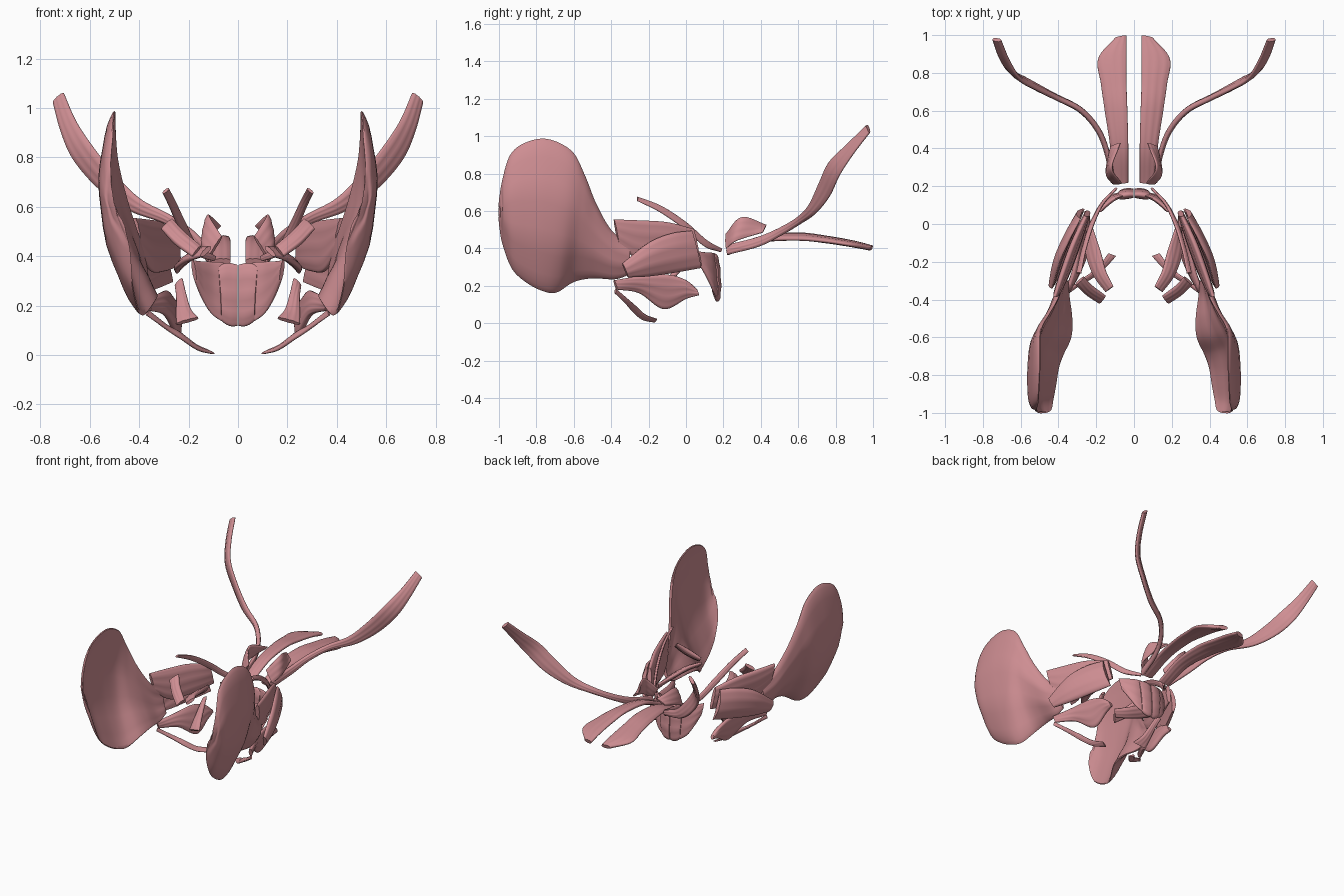
import bpy, bmesh, math
from mathutils import Vector

mat = bpy.data.materials.new("muscle_pink")
mat.diffuse_color = (0.62, 0.27, 0.29, 1)


def spline(pts, u):
    # Catmull-Rom through the points, u in 0..1
    s = u * (len(pts) - 1)
    i = min(int(s), len(pts) - 2)
    f = s - i
    p1, p2 = pts[i], pts[i + 1]
    p0 = pts[i - 1] if i > 0 else p1 * 2 - p2
    p3 = pts[i + 2] if i + 2 < len(pts) else p2 * 2 - p1
    return 0.5 * (2 * p1 + (p2 - p0) * f + (2 * p0 - 5 * p1 + 4 * p2 - p3) * f * f
                  + (3 * p1 - p0 - 3 * p2 + p3) * f ** 3)


def muscle(name, rows, t, bow=(0, 0, 0), end=0.6, ripple=0.08, steps=8, n=36):
    # Lofts a flattened belly between two edge curves; each row is edge A xyz, edge B xyz
    ea = [Vector(r[:3]) for r in rows]
    eb = [Vector(r[3:]) for r in rows]
    count = steps * (len(rows) - 1)
    A = [spline(ea, i / count) for i in range(count + 1)]
    B = [spline(eb, i / count) for i in range(count + 1)]
    C = [(a + b) / 2 for a, b in zip(A, B)]
    widest = max((a - b).length for a, b in zip(A, B))
    bow = Vector(bow)
    bm = bmesh.new()
    rings = []
    for i in range(count + 1):
        w = (A[i] - B[i]) / 2
        tan = C[min(i + 1, count)] - C[max(i - 1, 0)]
        nor = tan.cross(w).normalized()
        u = i / count
        th = t * (end + (1 - end) * math.sin(math.pi * u) ** 0.7 if 0 < u < 1 else end)
        th = min(th, max(w.length, 0.004))
        ring = []
        for k in range(n):
            q = 2 * math.pi * k / n
            c, s = math.cos(q), math.sin(q)
            h = math.copysign(abs(s) ** 0.75, s) * th * (1 + ripple * math.sin(9 * q))
            ring.append(bm.verts.new(C[i] + w * c + nor * h
                                     + bow * (1 - c * c) * 2 * w.length / widest))
        rings.append(ring)
    for r, s in zip(rings, rings[1:]):
        for k in range(n):
            bm.faces.new((r[k], r[(k + 1) % n], s[(k + 1) % n], s[k]))
    bm.faces.new(rings[0])
    bm.faces.new(rings[-1])
    bmesh.ops.recalc_face_normals(bm, faces=bm.faces)
    me = bpy.data.meshes.new(name)
    bm.to_mesh(me)
    bm.free()
    me.polygons.foreach_set("use_smooth", [True] * len(me.polygons))
    me.set_sharp_from_angle(angle=math.radians(45))
    me.materials.append(mat)
    ob = bpy.data.objects.new(name, me)
    bpy.context.collection.objects.link(ob)
    ob.modifiers.new("mirror", "MIRROR")
    return ob


# Large fan at the front; its lower edge curls inward near the neck
muscle("temple_fan", [
    (.375, -.30, .42, .35, -.30, .26), (.41, -.40, .50, .345, -.38, .235),
    (.455, -.48, .64, .33, -.50, .24), (.49, -.54, .79, .335, -.60, .22),
    (.50, -.61, .92, .375, -.69, .165), (.50, -.74, .985, .40, -.76, .17),
    (.505, -.86, .965, .415, -.85, .215), (.51, -.94, .90, .43, -.93, .29),
    (.52, -.98, .77, .44, -.98, .42), (.515, -.995, .66, .46, -.995, .52)],
    .022, bow=(.083, 0, 0), ripple=.12)

# Cheek layers
muscle("cheek_outer", [
    (.285, .03, .495, .265, .08, .295), (.345, -.08, .48, .325, -.06, .27),
    (.40, -.2, .43, .38, -.2, .25), (.44, -.34, .32, .42, -.31, .245)],
    .022, bow=(.018, 0, 0))
muscle("cheek_deep", [
    (.255, .04, .505, .24, .07, .36), (.32, -.1, .54, .295, -.1, .34),
    (.375, -.25, .55, .35, -.25, .34), (.42, -.385, .555, .40, -.36, .42)], .024)

# Thin strap from the throat up past the cheek
muscle("cheek_strap", [
    (.09, .19, .40, .10, .185, .38), (.165, .11, .445, .175, .10, .41),
    (.215, .0, .54, .235, -.01, .505), (.255, -.13, .625, .275, -.14, .595),
    (.28, -.26, .675, .305, -.26, .655)], .010)

# Inner jaw pieces
muscle("inner_jaw_band", [
    (.225, -.01, .38, .25, -.02, .33), (.18, -.14, .41, .255, -.15, .35),
    (.15, -.25, .43, .215, -.27, .38), (.11, -.33, .44, .15, -.36, .40)], .016)
muscle("upper_jaw_band", [
    (.265, -.28, .55, .31, -.32, .51), (.22, -.33, .50, .255, -.37, .45),
    (.15, -.38, .44, .185, -.42, .40)], .018)
muscle("lower_jaw_belly", [
    (.25, .06, .18, .25, .07, .15), (.27, .0, .23, .24, .0, .13),
    (.29, -.1, .26, .24, -.12, .075), (.32, -.25, .25, .29, -.25, .16),
    (.365, -.385, .23, .36, -.37, .18)], .020)
muscle("jaw_crescent", [
    (.225, -.03, .31, .255, -.03, .28), (.21, -.08, .25, .25, -.08, .235),
    (.19, -.14, .185, .25, -.14, .17), (.16, -.2, .15, .25, -.18, .125)], .014)
muscle("chin_strap", [
    (.095, -.17, .005, .135, -.155, .022), (.155, -.235, .02, .18, -.215, .045),
    (.22, -.285, .06, .235, -.265, .09), (.28, -.32, .10, .295, -.305, .125),
    (.37, -.38, .16, .365, -.375, .185)], .009)

# Throat shield: a middle lobe and a wing behind it on each side
muscle("throat_lobe", [
    (.002, .155, .365, .002, .17, .118), (.03, .155, .372, .025, .168, .116),
    (.06, .15, .37, .05, .165, .125), (.082, .145, .36, .068, .16, .14)], .026, end=.8)
muscle("throat_wing", [
    (.06, .15, .375, .055, .165, .13), (.11, .13, .378, .105, .15, .165),
    (.155, .095, .38, .14, .125, .22), (.185, .065, .385, .172, .08, .30)], .016)

# Neck muscles at the rear
muscle("neck_plate", [
    (.065, .215, .48, .115, .215, .40), (.12, .30, .568, .145, .27, .44),
    (.07, .43, .525, .125, .41, .485)], .012)
muscle("neck_paddle", [
    (.03, .22, .38, .115, .22, .375), (.03, .4, .455, .125, .4, .44),
    (.035, .6, .475, .155, .6, .45), (.04, .76, .455, .175, .74, .44),
    (.04, .90, .43, .19, .875, .42), (.04, .998, .405, .10, .985, .40)], .017, end=.8)
muscle("neck_ribbon", [
    (.11, .22, .42, .11, .22, .365), (.14, .38, .46, .15, .39, .41),
    (.19, .50, .51, .20, .51, .47), (.28, .60, .57, .29, .61, .53),
    (.40, .66, .635, .44, .69, .585), (.51, .71, .745, .565, .765, .675),
    (.60, .765, .86, .665, .82, .79), (.66, .86, .955, .715, .89, .90),
    (.705, .97, 1.06, .748, .98, 1.02)], .015, end=.8)
